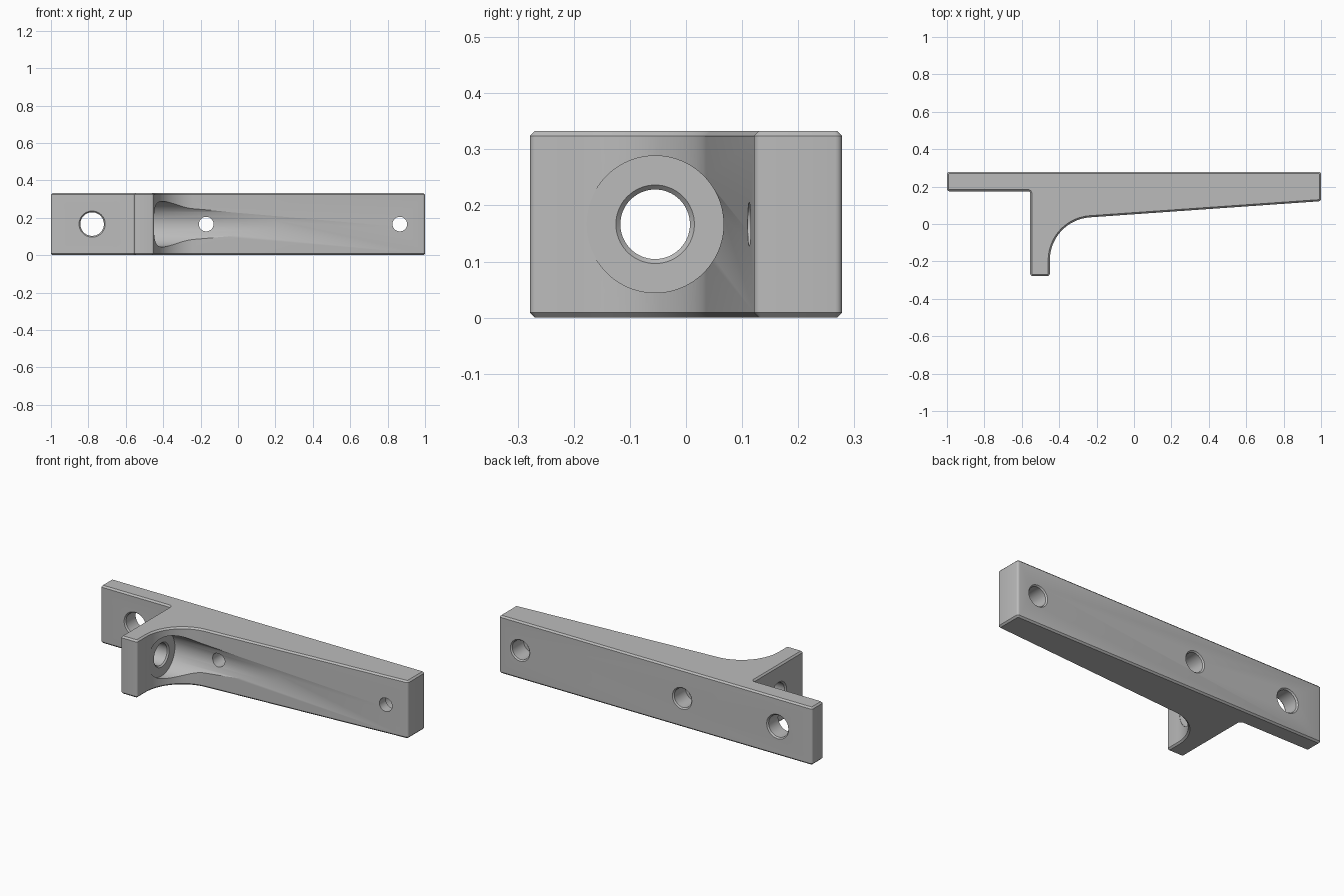
import bpy
import bmesh
from math import sin, cos, tan, atan, pi, radians
from mathutils import Matrix, Vector

cube = bpy.data.objects.get("Cube")
if cube:
    bpy.data.objects.remove(cube, do_unlink=True)

HEIGHT, MID = 0.333, 0.1665
BACK = 0.278
FLANGE_X, FLANGE_BACK_X = -0.45, -0.555
SLOPE, RISE = 0.07, 0.052      # sloping front face: y = RISE + SLOPE * x
FILLET = 0.23

grey = bpy.data.materials.new("plain_grey")
grey.use_nodes = True
grey.diffuse_color = (0.5, 0.5, 0.5, 1)
grey.node_tree.nodes["Principled BSDF"].inputs["Base Color"].default_value = (0.5, 0.5, 0.5, 1)


def make_object(name, bm):
    bmesh.ops.recalc_face_normals(bm, faces=bm.faces[:])
    mesh = bpy.data.meshes.new(name)
    bm.to_mesh(mesh)
    bm.free()
    mesh.materials.append(grey)
    obj = bpy.data.objects.new(name, mesh)
    bpy.context.collection.objects.link(obj)
    return obj


def lathe_cutter(name, start, axis, steps, sides=64):
    """Solid of revolution from (distance, radius) steps along an axis."""
    bm = bmesh.new()
    rings = [[bm.verts.new((r * cos(2 * pi * i / sides), r * sin(2 * pi * i / sides), d))
              for i in range(sides)] for d, r in steps]
    for a, b in zip(rings, rings[1:]):
        for i in range(sides):
            j = (i + 1) % sides
            bm.faces.new((a[i], a[j], b[j], b[i]))
    bm.faces.new(rings[0])
    bm.faces.new(rings[-1])
    turn = Vector((0, 0, 1)).rotation_difference(Vector(axis)).to_matrix().to_4x4()
    bm.transform(Matrix.Translation(start) @ turn)
    obj = make_object(name, bm)
    obj.hide_render = True
    return obj


# Bracket outline with a filleted inner corner, seen from above
theta = atan(SLOPE)
cx = FLANGE_X + FILLET
cy = RISE + SLOPE * cx - FILLET / cos(theta)
outline = [(-1, BACK), (-1, 0.175), (FLANGE_BACK_X, 0.175),
           (FLANGE_BACK_X, -BACK), (FLANGE_X, -BACK)]
arc_steps = 24
for i in range(arc_steps + 1):
    a = pi + (pi / 2 + theta - pi) * i / arc_steps
    outline.append((cx + FILLET * cos(a), cy + FILLET * sin(a)))
outline += [(1, RISE + SLOPE), (1, BACK)]

bm = bmesh.new()
base = bm.faces.new([bm.verts.new((x, y, 0)) for x, y in outline])
extruded = bmesh.ops.extrude_face_region(bm, geom=[base])
bmesh.ops.translate(bm, vec=(0, 0, HEIGHT),
                    verts=[v for v in extruded["geom"] if isinstance(v, bmesh.types.BMVert)])
bmesh.ops.recalc_face_normals(bm, faces=bm.faces[:])

# Rounded upright corners, then chamfered top and bottom rims
corners = [e for e in bm.edges
           if abs(e.verts[0].co.z - e.verts[1].co.z) > 0.1
           and e.calc_face_angle(0) > radians(30)]
bmesh.ops.bevel(bm, geom=corners, offset=0.012, offset_type='OFFSET',
                segments=4, profile=0.5, affect='EDGES')
rims = [e for e in bm.edges
        if abs(e.verts[0].co.z - e.verts[1].co.z) < 0.001
        and e.calc_face_angle(0) > radians(30)]
bmesh.ops.bevel(bm, geom=rims, offset=0.009, offset_type='OFFSET',
                segments=1, affect='EDGES')
bracket = make_object("bracket", bm)

# Cutters: clearance channel, flange bore, mounting hole, stepped screw holes
BORE_Y = -0.055
cutters = [
    lathe_cutter("channel_cutter", (FLANGE_X, BORE_Y, MID), (1, 0, 0),
                 [(0, 0.122), (0.9, 0.122)], 96),
    lathe_cutter("flange_bore_cutter", (FLANGE_BACK_X, BORE_Y, MID), (1, 0, 0),
                 [(-0.02, 0.07), (0, 0.07), (0.008, 0.062),
                  (0.097, 0.062), (0.105, 0.07), (0.15, 0.07)]),
    lathe_cutter("mounting_hole_cutter", (-0.78, 0.175, MID), (0, 1, 0),
                 [(-0.02, 0.07), (0, 0.07), (0.008, 0.063),
                  (0.095, 0.063), (0.103, 0.07), (0.13, 0.07)]),
]
for label, x in (("inner", -0.17), ("outer", 0.865)):
    cutters.append(lathe_cutter(label + "_screw_hole_cutter", (x, BACK, MID), (0, -1, 0),
                                [(-0.02, 0.062), (0, 0.062), (0.007, 0.055),
                                 (0.11, 0.055), (0.11, 0.039), (0.4, 0.039)]))

bpy.ops.object.select_all(action='DESELECT')
bracket.select_set(True)
bpy.context.view_layer.objects.active = bracket
for cutter in cutters:
    mod = bracket.modifiers.new(cutter.name, 'BOOLEAN')
    mod.operation = 'DIFFERENCE'
    mod.solver = 'EXACT'
    mod.object = cutter
    bpy.ops.object.modifier_apply(modifier=mod.name)
    bpy.data.objects.remove(cutter, do_unlink=True)

bpy.ops.object.shade_smooth_by_angle(angle=radians(30))
